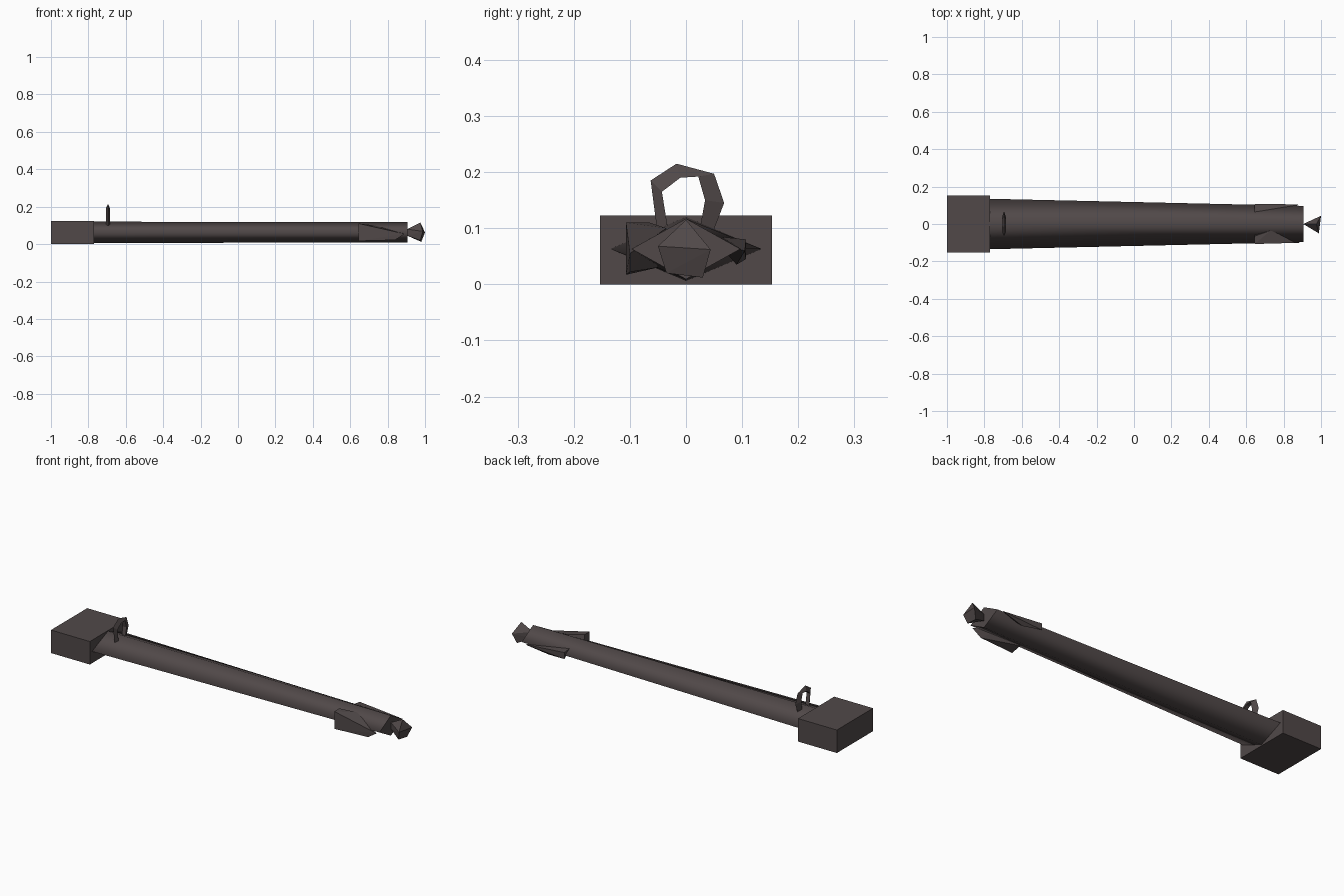
import bpy, bmesh, math

old = bpy.data.objects.get("Cube")
if old:
    bpy.data.objects.remove(old, do_unlink=True)

dark = bpy.data.materials.new("dark brown metal")
dark.use_nodes = True
colour = (0.082, 0.066, 0.066, 1)
dark.diffuse_color = colour
dark.node_tree.nodes["Principled BSDF"].inputs["Base Color"].default_value = colour


def finish(bm, name):
    bmesh.ops.recalc_face_normals(bm, faces=bm.faces)
    mesh = bpy.data.meshes.new(name)
    bm.to_mesh(mesh)
    bm.free()
    mesh.materials.append(dark)
    obj = bpy.data.objects.new(name, mesh)
    bpy.context.collection.objects.link(obj)
    return obj


def hull(name, points):
    bm = bmesh.new()
    for p in points:
        bm.verts.new(p)
    bmesh.ops.convex_hull(bm, input=bm.verts)
    return finish(bm, name)


def bridge(bm, a, b):
    n = len(a)
    return [bm.faces.new((a[i], a[(i + 1) % n], b[(i + 1) % n], b[i])) for i in range(n)]


# Rectangular butt block
hull("butt_block", [(x, y, z) for x in (-1, -0.77) for y in (-0.153, 0.153) for z in (0, 0.123)])

# Tapered diamond shaft, smooth along its sides with crisp ends
bm = bmesh.new()
rings = []
for x, w, h in ((-0.78, 0.135, 0.057), (0.905, 0.097, 0.054)):
    rings.append([bm.verts.new((x, w * math.cos(a), 0.063 + h * math.sin(a)))
                  for a in (i * math.pi / 2 for i in range(4))])
for f in bridge(bm, *rings):
    f.smooth = True
for r in rings:
    cap = bm.faces.new(r)
    for e in cap.edges:
        e.smooth = False
finish(bm, "shaft")

# Angular fins near the tip
hull("right_fin", [(0.645, -0.107, 0.11), (0.645, -0.107, 0.017), (0.645, -0.065, 0.11),
                   (0.645, -0.05, 0.03), (0.73, -0.035, 0.1), (0.89, -0.1, 0.055),
                   (0.84, -0.1, 0.022)])
hull("left_fin", [(0.645, 0.107, 0.08), (0.645, 0.107, 0.045), (0.645, 0.06, 0.085),
                  (0.80, 0.06, 0.07), (0.88, 0.105, 0.06), (0.75, 0.09, 0.035)])

# Faceted arrow-like tip
hull("tip", [(0.905, 0, 0.045), (0.905, 0, 0.08), (0.975, 0.0, 0.115), (1.0, 0.044, 0.062),
             (0.98, 0.03, 0.012), (0.975, -0.035, 0.02), (0.988, -0.05, 0.068)])

# Open loop standing on the shaft, with a triangular section
outer = [(-0.05, 0.085), (-0.063, 0.185), (-0.017, 0.215), (0.05, 0.197), (0.068, 0.145), (0.045, 0.085)]
inner = [(-0.03, 0.085), (-0.043, 0.165), (-0.01, 0.19), (0.022, 0.192), (0.034, 0.15), (0.022, 0.085)]
bm = bmesh.new()
sections = []
for (oy, oz), (iy, iz) in zip(outer, inner):
    sections.append([bm.verts.new(p) for p in
                     ((-0.695, oy, oz), (-0.706, iy, iz), (-0.684, iy, iz))])
for a, b in zip(sections, sections[1:]):
    bridge(bm, a, b)
bm.faces.new(sections[0])
bm.faces.new(sections[-1])
finish(bm, "sight_loop")
